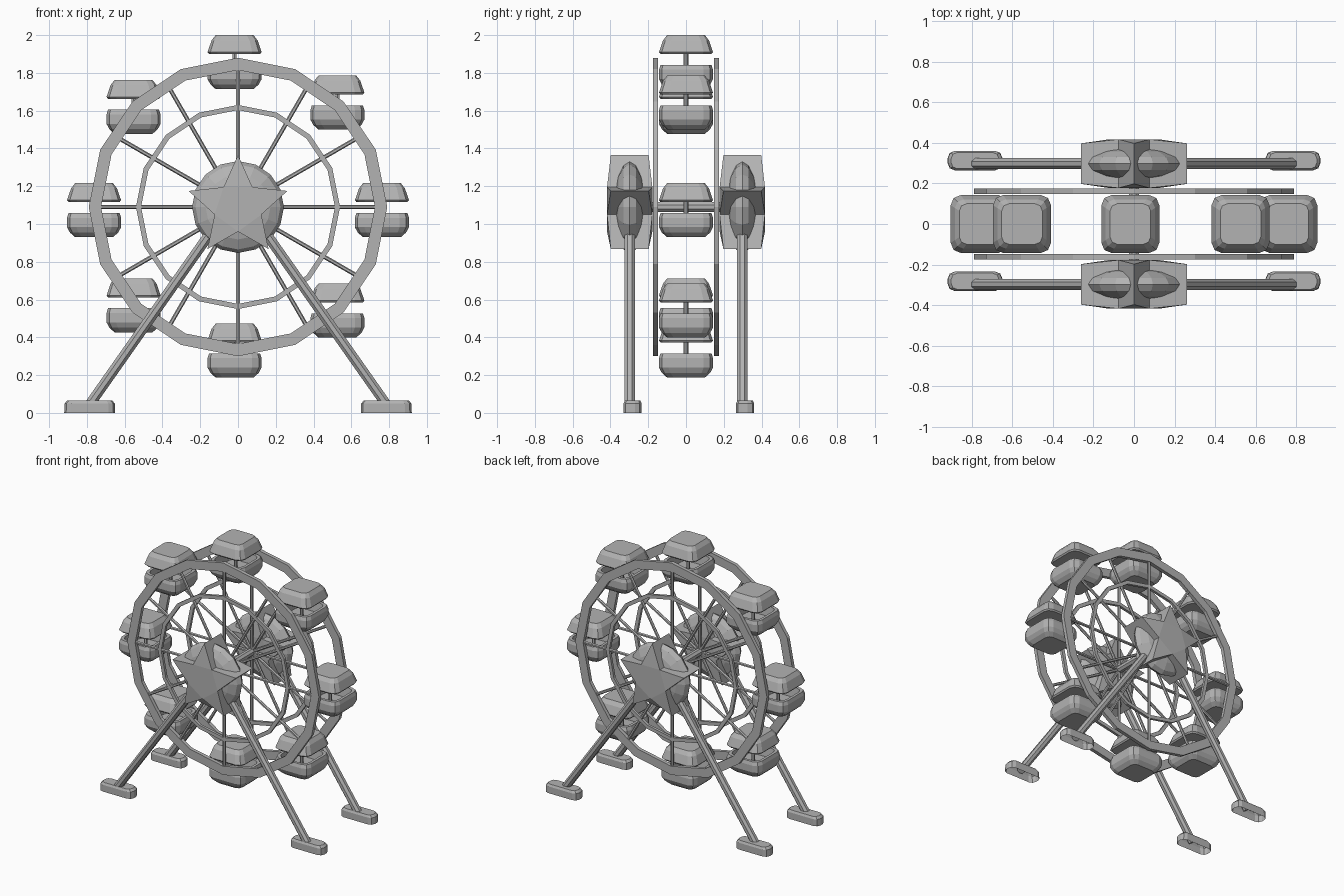
import bpy, bmesh
from math import sin, cos, pi, radians
from mathutils import Vector

cube = bpy.data.objects.get("Cube")
if cube:
    bpy.data.objects.remove(cube)

grey = bpy.data.materials.new("plain grey")
grey.use_nodes = True
COLOUR = (0.45, 0.45, 0.45, 1)
grey.diffuse_color = COLOUR
grey.node_tree.nodes["Principled BSDF"].inputs["Base Color"].default_value = COLOUR

AXIS_Z = 1.09      # height of the wheel's axle
RING_Y = 0.162     # distance of each ring from the middle
HUB_Y = 0.298      # distance of each hub and its legs


def finish(name, bm):
    bmesh.ops.recalc_face_normals(bm, faces=bm.faces)
    mesh = bpy.data.meshes.new(name)
    bm.to_mesh(mesh)
    bm.free()
    mesh.materials.append(grey)
    obj = bpy.data.objects.new(name, mesh)
    bpy.context.collection.objects.link(obj)
    return obj


def loft(bm, rings, cap_start=True, cap_end=True, closed=False):
    """Skin a list of point loops with quads."""
    loops = [[bm.verts.new(p) for p in ring] for ring in rings]
    pairs = list(zip(loops, loops[1:]))
    if closed:
        pairs.append((loops[-1], loops[0]))
    for a, b in pairs:
        n = len(a)
        for i in range(n):
            j = (i + 1) % n
            bm.faces.new((a[i], a[j], b[j], b[i]))
    if not closed:
        if cap_start:
            bm.faces.new(loops[0])
        if cap_end:
            bm.faces.new(loops[-1])


def rod(bm, start, end, radius, sides=8):
    start, end = Vector(start), Vector(end)
    turn = (end - start).to_track_quat('Z', 'Y')
    angles = [2 * pi * (i + 0.5) / sides for i in range(sides)]
    loft(bm, [[p + turn @ Vector((radius * cos(a), radius * sin(a), 0)) for a in angles]
              for p in (start, end)])


def rounded(centre, hx, hy, z, corner):
    """Rectangle loop with two-step rounded corners."""
    points = []
    for k, (sx, sy) in enumerate(((1, 1), (-1, 1), (-1, -1), (1, -1))):
        for step in range(3):
            a = radians(90 * k + 45 * step)
            points.append(Vector(centre) + Vector((sx * (hx - corner) + corner * cos(a),
                                                   sy * (hy - corner) + corner * sin(a), z)))
    return points


def wheel_ring(name, y, outer, inner, depth, sides=16):
    bm = bmesh.new()
    section = ((outer, -1), (outer, 1), (inner, 1), (inner, -1))
    loft(bm, [[(r * sin(2 * pi * i / sides), y + s * depth / 2, AXIS_Z + r * cos(2 * pi * i / sides))
               for r, s in section] for i in range(sides)], closed=True)
    finish(name, bm)


def gondola(name, x, z):
    c = (x, 0, z)
    bm = bmesh.new()
    # Hollow tub
    tub = ((0.10, -0.143), (0.128, -0.118), (0.143, -0.09), (0.143, -0.04),
           (0.135, -0.015), (0.115, -0.015), (0.105, -0.085))
    loft(bm, [rounded(c, h, h, dz, 0.35 * h) for h, dz in tub])
    # Canopy
    canopy = ((0.135, 0.043), (0.143, 0.053), (0.122, 0.115), (0.10, 0.143))
    loft(bm, [rounded(c, h, h, dz, 0.35 * h) for h, dz in canopy])
    # Centre post
    rod(bm, (x, 0, z - 0.1), (x, 0, z + 0.06), 0.012, 6)
    finish(name, bm)


def star(name, y):
    """Thick five-pointed star whose tips slope back from a flat middle."""
    bm = bmesh.new()
    sides = []
    for s in (-1, 1):
        loop = []
        for i in range(10):
            r, d = ((0.275, 0.1), (0.13, 0.12))[i % 2]
            a = pi * i / 5
            loop.append(bm.verts.new((r * sin(a), y + s * d, AXIS_Z + r * cos(a))))
        bm.faces.new(loop[1::2])
        for i in range(0, 10, 2):
            bm.faces.new((loop[i - 1], loop[i], loop[i + 1]))
        sides.append(loop)
    a, b = sides
    for i in range(10):
        j = (i + 1) % 10
        bm.faces.new((a[i], a[j], b[j], b[i]))
    finish(name, bm)


for side, s in (("front", -1), ("back", 1)):
    # Rings and spokes
    wheel_ring(side + "_outer_ring", s * RING_Y, 0.79, 0.725, 0.027)
    wheel_ring(side + "_inner_ring", s * RING_Y, 0.54, 0.513, 0.02)
    bm = bmesh.new()
    for i in range(12):
        a = pi * i / 6
        rod(bm, (0, s * RING_Y, AXIS_Z),
            (0.74 * sin(a), s * RING_Y, AXIS_Z + 0.74 * cos(a)), 0.011, 6)
    finish(side + "_spokes", bm)

    # Star and the rounded disc behind it
    star(side + "_star", s * HUB_Y)
    bm = bmesh.new()
    bmesh.ops.create_uvsphere(bm, u_segments=16, v_segments=8, radius=1)
    for v in bm.verts:
        x, y, z = v.co
        v.co = (0.243 * x, s * HUB_Y + 0.085 * z, AXIS_Z + 0.243 * y)
    finish(side + "_hub_disc", bm)

    # Legs and open-bottomed feet
    foot_y = s * HUB_Y + 0.015
    for hand, m in (("left", 1), ("right", -1)):
        bm = bmesh.new()
        rod(bm, (m * 0.785, s * HUB_Y, 0.045), (m * 0.05, s * HUB_Y, AXIS_Z), 0.029)
        finish(f"{side}_{hand}_leg", bm)
        bm = bmesh.new()
        c = (m * 0.785, foot_y, 0)
        loft(bm, [rounded(c, 0.135, 0.048, 0, 0.035), rounded(c, 0.133, 0.048, 0.05, 0.035),
                  rounded(c, 0.118, 0.04, 0.066, 0.03)], cap_start=False)
        finish(f"{side}_{hand}_foot", bm)

# Axle
bm = bmesh.new()
rod(bm, (0, -HUB_Y, AXIS_Z), (0, HUB_Y, AXIS_Z), 0.028)
finish("axle", bm)

# Gondolas around the rim
seats = ((-0.018, 1.857), (0.526, 1.643), (0.762, 1.073), (0.526, 0.542),
         (-0.018, 0.33), (-0.553, 0.569), (-0.762, 1.073), (-0.553, 1.62))
for number, (x, z) in enumerate(seats, 1):
    gondola(f"gondola_{number}", x, z)
